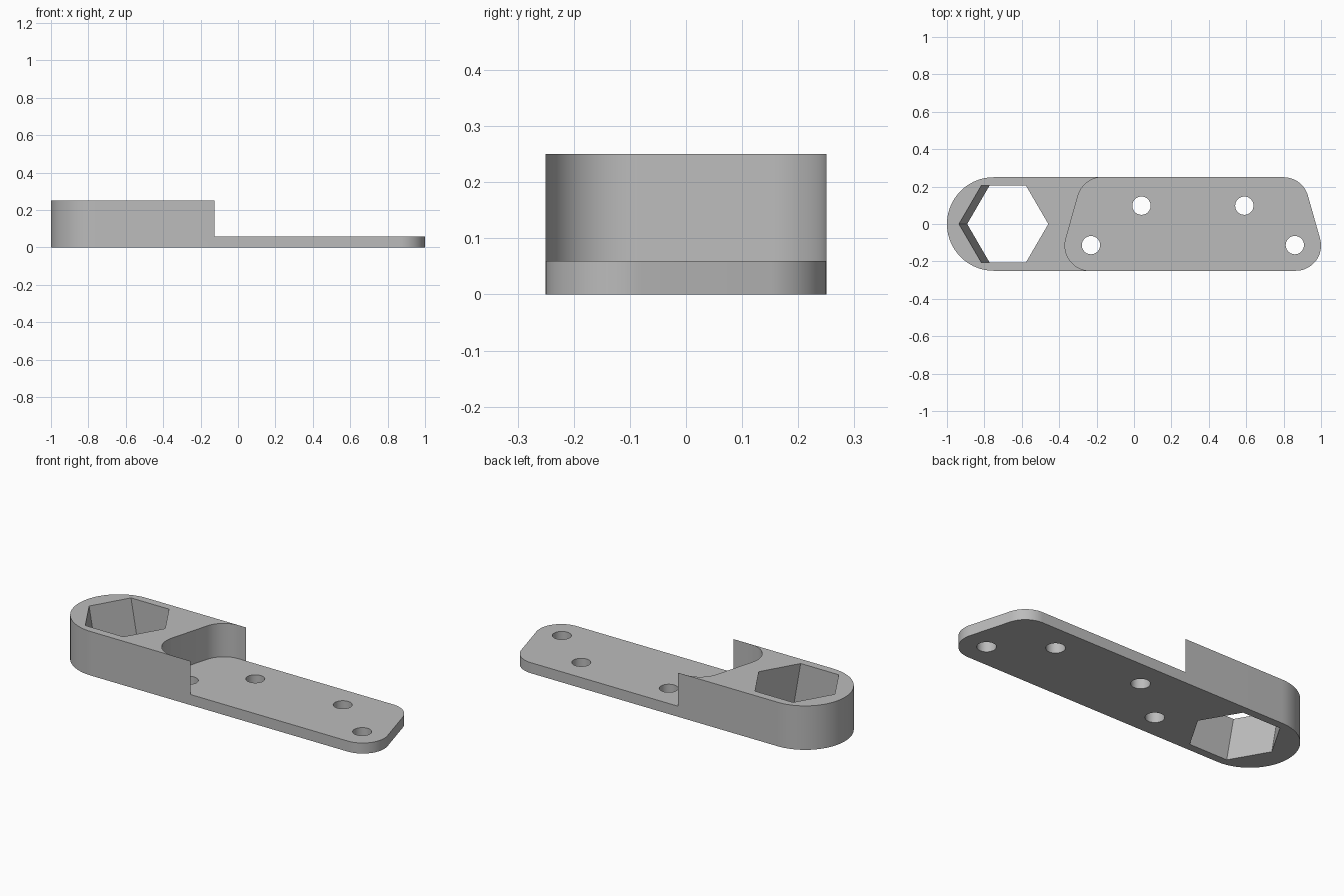
import bpy, bmesh
from math import sin, cos, radians, atan2, degrees, tan

cube = bpy.data.objects.get("Cube")
if cube:
    bpy.data.objects.remove(cube, do_unlink=True)

HEIGHT, PLATE, HALF = 0.25, 0.06, 0.25
CORNER = 0.135                      # corner radius of the plate
MID = 0.315                         # mirror line of the plate
LOW, HIGH = (0.55, -0.115), (0.485, 0.115)   # corner centres, x from MID
STEP = -0.125                       # where the thin cheeks end

grey = bpy.data.materials.new("grey plastic")
grey.use_nodes = True
colour = (0.5, 0.5, 0.5, 1)
grey.diffuse_color = colour
grey.node_tree.nodes["Principled BSDF"].inputs["Base Color"].default_value = colour


def arc(cx, cy, r, start, end, steps=20):
    """Points on an arc, angles in degrees."""
    angles = [radians(start + (end - start) * i / steps) for i in range(steps + 1)]
    return [(cx + r * cos(a), cy + r * sin(a)) for a in angles]


def prism(name, points, z0, z1, lean=0.0):
    """Extrude an outline from z0 to z1, leaning along x."""
    bm = bmesh.new()
    rings = [[bm.verts.new((x + lean * z, y, z)) for x, y in points] for z in (z0, z1)]
    bm.faces.new(rings[0][::-1])
    bm.faces.new(rings[1])
    n = len(points)
    for i in range(n):
        j = (i + 1) % n
        bm.faces.new((rings[0][i], rings[0][j], rings[1][j], rings[1][i]))
    bmesh.ops.recalc_face_normals(bm, faces=bm.faces)
    mesh = bpy.data.meshes.new(name)
    bm.to_mesh(mesh)
    bm.free()
    mesh.materials.append(grey)
    obj = bpy.data.objects.new(name, mesh)
    bpy.context.collection.objects.link(obj)
    return obj


def slanted_end(r):
    """Rounded slanted end of the plate, from front to back on the +x side."""
    tilt = degrees(atan2(LOW[0] - HIGH[0], HIGH[1] - LOW[1]))
    return (arc(MID + LOW[0], LOW[1], r, -90, tilt)
            + arc(MID + HIGH[0], HIGH[1], r, tilt, 90))


# Full-height body: round head on the left, slanted rounded end on the right
body = prism("bracket_body",
             slanted_end(CORNER) + arc(-0.75, 0, HALF, 90, 270, 48), 0, HEIGHT)

# Recess above the plate, leaving thin cheeks beside its rounded left end
pocket = [(2 * MID - x, y) for x, y in slanted_end(CORNER - 0.0008)]
pocket += [(STEP, pocket[-1][1]), (STEP, 0.4), (1.2, 0.4),
           (1.2, -0.4), (STEP, -0.4), (STEP, pocket[0][1])]
cutters = [prism("recess_cutter", pocket, PLATE, 0.5)]

# Hexagonal socket, leaning ten degrees
lean = -tan(radians(10))
socket = [(-0.653 + 0.239 * cos(radians(a)), 0.237 * sin(radians(a)))
          for a in range(0, 360, 60)]
cutters.append(prism("socket_cutter", socket, -0.1, 0.4, lean))

# Screw holes, mirrored about the plate middle
for offset, y in ((0.275, 0.098), (0.545, -0.113)):
    for side in (-1, 1):
        circle = arc(MID + side * offset, y, 0.049, 0, 360, 40)[:-1]
        cutters.append(prism("screw_hole_cutter", circle, -0.1, 0.2))

bpy.ops.object.select_all(action='DESELECT')
bpy.context.view_layer.objects.active = body
body.select_set(True)
for cutter in cutters:
    cutter.hide_render = True
    mod = body.modifiers.new("cut", 'BOOLEAN')
    mod.operation = 'DIFFERENCE'
    mod.solver = 'EXACT'
    mod.object = cutter
    bpy.ops.object.modifier_apply(modifier=mod.name)
    bpy.data.objects.remove(cutter, do_unlink=True)

bpy.ops.object.shade_smooth_by_angle(angle=radians(30))
